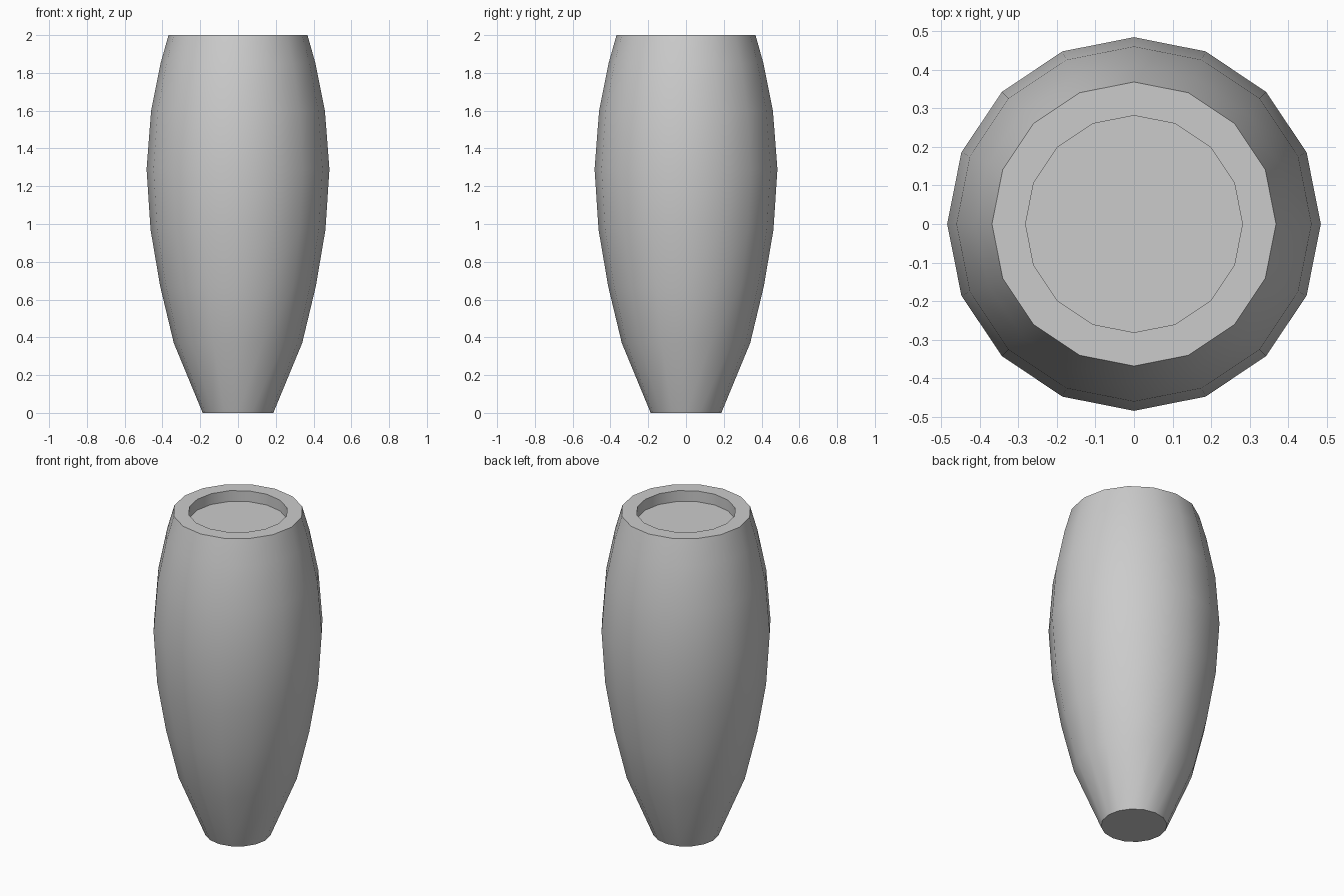
import bpy
import bmesh
import math

cube = bpy.data.objects.get("Cube")
if cube:
    bpy.data.objects.remove(cube, do_unlink=True)

SIDES = 16

# Material
grey = bpy.data.materials.new("plain grey")
grey.use_nodes = True
colour = (0.6, 0.6, 0.6, 1)
grey.diffuse_color = colour
grey.node_tree.nodes["Principled BSDF"].inputs["Base Color"].default_value = colour

# Outer wall, flat rim and shallow recess as (radius, height)
profile = [(0.187, 0), (0.34, 0.37), (0.412, 0.67), (0.463, 0.97),
           (0.484, 1.29), (0.46, 1.6), (0.41, 1.85), (0.368, 2.0),
           (0.281, 2.0), (0.281, 1.933)]


def lathe(name, points, material):
    """Turn a profile around z and close both ends."""
    bm = bmesh.new()
    rings = []
    for r, z in points:
        angles = [math.tau * i / SIDES for i in range(SIDES)]
        rings.append([bm.verts.new((r * math.cos(a), r * math.sin(a), z)) for a in angles])
    for low, high in zip(rings, rings[1:]):
        for i in range(SIDES):
            j = (i + 1) % SIDES
            bm.faces.new((low[i], low[j], high[j], high[i]))
    bm.faces.new(rings[0][::-1])
    bm.faces.new(rings[-1])
    mesh = bpy.data.meshes.new(name)
    bm.to_mesh(mesh)
    bm.free()
    mesh.materials.append(material)
    obj = bpy.data.objects.new(name, mesh)
    bpy.context.collection.objects.link(obj)
    return obj


vase = lathe("vase", profile, grey)

# Smooth wall with crisp rim, recess and base edges
bpy.ops.object.select_all(action="DESELECT")
vase.select_set(True)
bpy.context.view_layer.objects.active = vase
bpy.ops.object.shade_smooth_by_angle(angle=math.radians(35))
